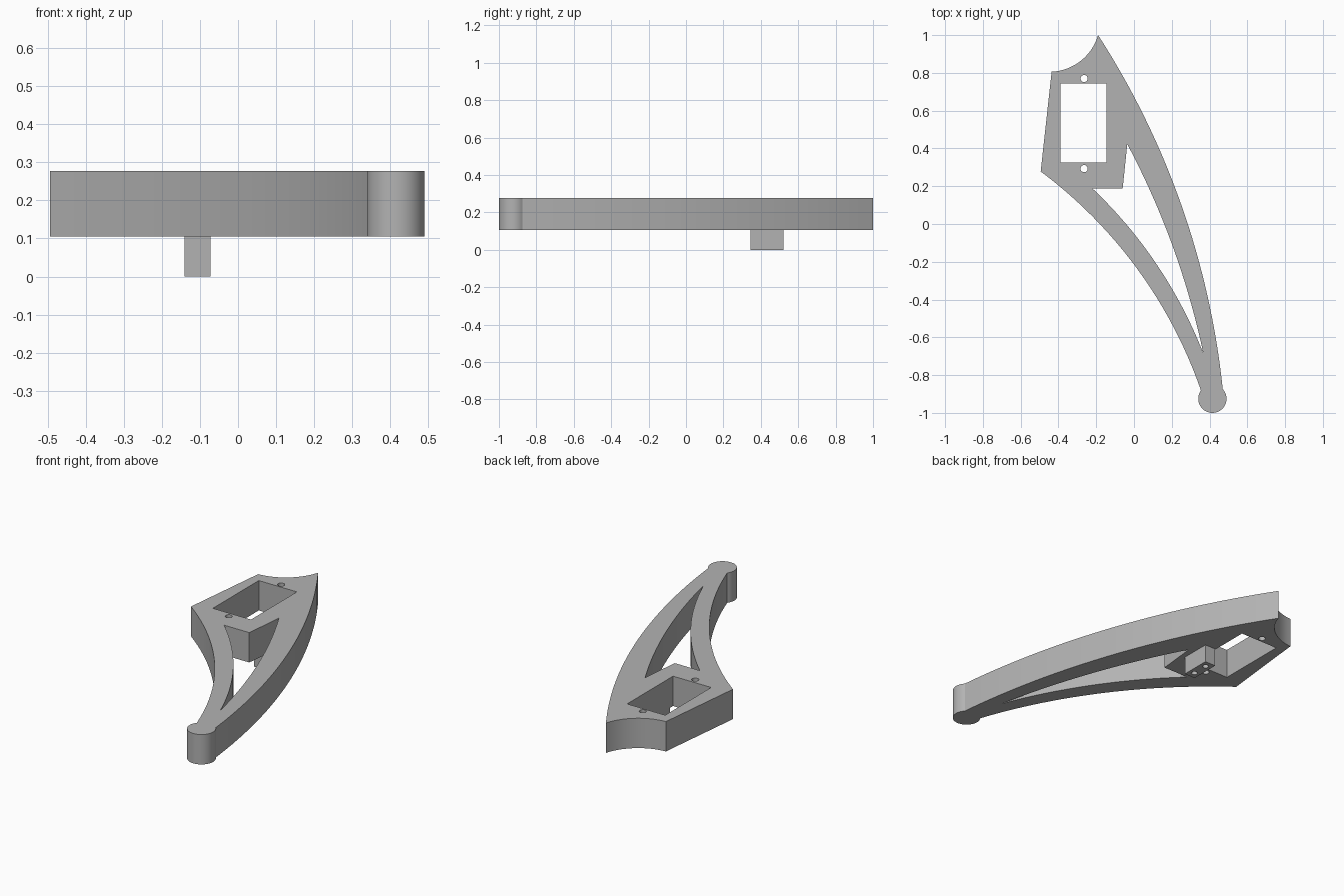
import bpy, bmesh
from math import sin, cos, radians, atan
from mathutils import Vector

cube = bpy.data.objects.get("Cube")
if cube:
    bpy.data.objects.remove(cube)

grey = bpy.data.materials.new("plain grey")
grey.use_nodes = True
grey.diffuse_color = (0.45, 0.45, 0.45, 1)
grey.node_tree.nodes["Principled BSDF"].inputs["Base Color"].default_value = (0.45, 0.45, 0.45, 1)


def turn(centre, radius, start, end, n):
    """Points on a circle from start to end angle, in degrees, end left out."""
    angles = [radians(start + (end - start) * i / n) for i in range(n)]
    return [Vector((centre[0] + radius * cos(a), centre[1] + radius * sin(a))) for a in angles]


def bow(p, q, rise, n=24):
    """Circular arc from p to q (left out), rising to the left of the chord."""
    p, q = Vector(p), Vector(q)
    chord = q - p
    along = chord.normalized()
    left = Vector((-along.y, along.x))
    half = 2 * atan(2 * rise / chord.length)
    radius = chord.length / (2 * sin(half))
    centre = (p + q) / 2 + left * (rise - radius)
    angles = [half * (2 * i / n - 1) for i in range(n)]
    return [centre + radius * (along * sin(a) + left * cos(a)) for a in angles]


def rectangle(x0, x1, y0, y1):
    return [(x0, y0), (x1, y0), (x1, y1), (x0, y1)]


def plate(name, loops, bottom, top):
    """Extrude an outline with holes between two heights."""
    bm = bmesh.new()
    edges = []
    for loop in loops:
        verts = [bm.verts.new((p[0], p[1], bottom)) for p in loop]
        edges += [bm.edges.new((v, verts[i - 1])) for i, v in enumerate(verts)]
    bmesh.ops.triangle_fill(bm, edges=edges, use_beauty=True)
    raised = bmesh.ops.extrude_face_region(bm, geom=bm.faces[:], use_keep_orig=True)
    bmesh.ops.translate(bm, vec=(0, 0, top - bottom),
                        verts=[v for v in raised["geom"] if isinstance(v, bmesh.types.BMVert)])
    bmesh.ops.recalc_face_normals(bm, faces=bm.faces[:])
    mesh = bpy.data.meshes.new(name)
    bm.to_mesh(mesh)
    bm.free()
    mesh.materials.append(grey)
    obj = bpy.data.objects.new(name, mesh)
    bpy.context.collection.objects.link(obj)
    bpy.ops.object.select_all(action="DESELECT")
    obj.select_set(True)
    bpy.context.view_layer.objects.active = obj
    bpy.ops.object.shade_smooth_by_angle(angle=radians(25))
    return obj


# Curved arm: long bowed sides, rounded tip and a scooped back end
apex, corner = (-0.19, 1.0), (-0.436, 0.806)
tip, tip_radius = (0.415, -0.925), 0.075
tip_arc = turn(tip, tip_radius, 43, -216, 32)
tip_end = turn(tip, tip_radius, -216, 0, 1)[0]
outline = (bow(apex, tip_arc[0], 0.117, 32) + tip_arc
           + bow(tip_end, (-0.494, 0.278), -0.108)
           + bow(corner, apex, -0.05, 16))
# bow() omits its end point, so add the side corner before the scoop
outline.insert(len(outline) - 16, Vector((-0.494, 0.278)))

# Openings: slender gap between the struts, rectangular window, screw holes
gap = ([(-0.06, 0.188)] + bow((-0.22, 0.188), (0.367, -0.685), 0.058)
       + bow((0.367, -0.685), (-0.06, 0.468), -0.045))
window = rectangle(-0.388, -0.145, 0.325, 0.743)
screw_holes = [turn((-0.264, y), 0.019, 0, 360, 20) for y in (0.293, 0.77)]
plate("curved_arm", [outline, gap, window] + screw_holes, 0.105, 0.277)

# Mounting block underneath, with two blind holes
block_holes = [turn((-0.106, y), 0.017, 0, 360, 16) for y in (0.385, 0.48)]
plate("mounting_block", [rectangle(-0.141, -0.072, 0.345, 0.52)] + block_holes, 0, 0.105)
